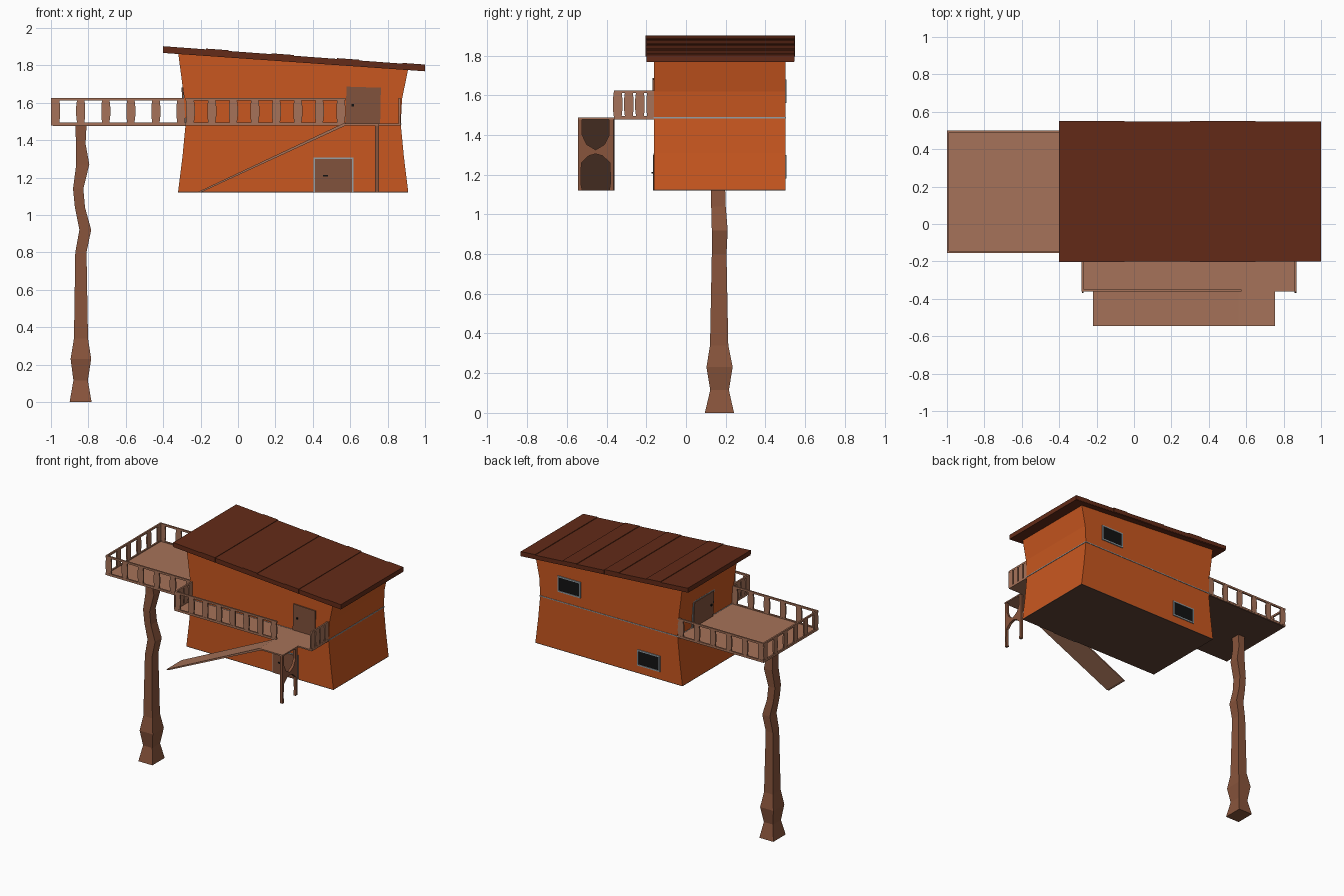
import bpy, bmesh, math
from mathutils import Vector

if "Cube" in bpy.data.objects:
    bpy.data.objects.remove(bpy.data.objects["Cube"])


def material(name, rgb):
    m = bpy.data.materials.new(name)
    m.diffuse_color = (*rgb, 1)
    m.use_nodes = True
    m.node_tree.nodes["Principled BSDF"].inputs["Base Color"].default_value = m.diffuse_color
    return m


ORANGE = material("orange_wall", (0.58, 0.095, 0.014))
ROOF = material("roof_wood", (0.125, 0.024, 0.009))
DECK = material("deck_wood", (0.38, 0.17, 0.10))
POST = material("post_wood", (0.25, 0.09, 0.045))
DOOR = material("door_wood", (0.22, 0.085, 0.045))
DARK = material("floor_wood", (0.12, 0.055, 0.035))
TRIM = material("grey_trim", (0.30, 0.35, 0.38))
GLASS = material("dark_glass", (0.006, 0.006, 0.006))


def finish(name, bm, mat):
    bmesh.ops.recalc_face_normals(bm, faces=bm.faces)
    me = bpy.data.meshes.new(name)
    bm.to_mesh(me)
    bm.free()
    me.materials.append(mat)
    ob = bpy.data.objects.new(name, me)
    bpy.context.collection.objects.link(ob)
    return ob


def add_loft(bm, rings):
    """Join equal-sized rings of points into a capped solid."""
    vs = [[bm.verts.new(p) for p in r] for r in rings]
    n = len(vs[0])
    for a, b in zip(vs, vs[1:]):
        for i in range(n):
            bm.faces.new((a[i], a[(i + 1) % n], b[(i + 1) % n], b[i]))
    bm.faces.new(vs[0])
    bm.faces.new(vs[-1])


def rect(x0, x1, y0, y1, z, z_right=None):
    zr = z if z_right is None else z_right
    return [(x0, y0, z), (x1, y0, zr), (x1, y1, zr), (x0, y1, z)]


def add_box(bm, x0, x1, y0, y1, z0, z1):
    add_loft(bm, [rect(x0, x1, y0, y1, z0), rect(x0, x1, y0, y1, z1)])


def box(name, mat, *dims):
    bm = bmesh.new()
    add_box(bm, *dims)
    return finish(name, bm, mat)


def loft(name, mat, rings):
    bm = bmesh.new()
    add_loft(bm, rings)
    return finish(name, bm, mat)


def prism(name, mat, xz, y0, y1):
    """Extrude an outline in the xz plane along y."""
    return loft(name, mat, [[(x, y, z) for x, z in xz] for y in (y0, y1)])


# House walls: waisted in x, straight in y, top follows the roof slope
Y0, Y1 = -0.16, 0.50
loft("house_walls", ORANGE, [
    rect(-0.32, 0.91, Y0, Y1, 1.125), rect(-0.297, 0.887, Y0, Y1, 1.31),
    rect(-0.28, 0.87, Y0, Y1, 1.487), rect(-0.29, 0.877, Y0, Y1, 1.64, 1.62),
    rect(-0.32, 0.91, Y0, Y1, 1.868, 1.78)])
box("house_floor", DARK, -0.32, 0.91, Y0, Y1, 1.12, 1.125)
box("floor_line_trim", TRIM, -0.284, 0.874, Y0 - 0.003, Y1 + 0.003, 1.483, 1.49)


# Roof: four wide boards, each with a lapped strip along its seam
def roof_z(x):
    return 1.902 - (x + 0.4) / 1.4 * 0.102


prism("roof_base", ROOF, [(-0.4, 1.866), (1.0, 1.768), (1.0, 1.794), (-0.4, 1.892)], -0.2, 0.545)
for i in range(4):
    a, b = -0.4 + 0.35 * i, -0.4 + 0.35 * (i + 1)
    s = 0.003 * (i % 2)
    prism(f"roof_board_{i + 1}", ROOF,
          [(a, roof_z(a) - 0.03), (b, roof_z(b) - 0.03), (b, roof_z(b) + 0.004),
           (b - 0.12, roof_z(b - 0.12) + 0.004), (b - 0.121, roof_z(b - 0.12)),
           (a, roof_z(a))], -0.203 + s, 0.55 - s)

# Decks
box("left_deck", DECK, -1.0, -0.28, -0.155, 0.50, 1.478, 1.488)
box("left_deck_underside", DARK, -0.99, -0.28, -0.15, 0.495, 1.475, 1.478)
box("front_walkway", DECK, -0.28, 0.87, -0.36, -0.16, 1.478, 1.488)
box("stair_landing", DECK, 0.57, 0.755, -0.545, -0.36, 1.478, 1.488)
prism("ramp", DECK, [(-0.22, 1.12), (-0.20, 1.12), (0.575, 1.478), (0.575, 1.488), (0.56, 1.488)],
      -0.545, -0.36)


# Railings: rails plus bulged flat balusters between two ground points
def railing(name, p, q, count, inset=0.025):
    p, q = Vector((*p, 0)), Vector((*q, 0))
    d = (q - p).normalized()
    n = Vector((-d.y, d.x, 0))
    length = (q - p).length
    bm = bmesh.new()

    def bar(levels, t=0.005):
        add_loft(bm, [[p + d * u + n * v + Vector((0, 0, z)) for u, v in
                       ((c - w, -t), (c + w, -t), (c + w, t), (c - w, t))] for c, w, z in levels])

    for z0, z1 in ((1.485, 1.495), (1.611, 1.625)):
        bar([(length / 2, length / 2, z0), (length / 2, length / 2, z1)], 0.006)
    for i in range(count):
        c = inset + (length - 2 * inset) * i / (count - 1)
        bar([(c, 0.019, 1.487), (c, 0.024, 1.53), (c, 0.024, 1.58), (c, 0.019, 1.623)])
    return finish(name, bm, DECK)


railing("deck_front_railing", (-1.0, -0.15), (-0.28, -0.15), 6)
railing("deck_back_railing", (-1.0, 0.495), (-0.28, 0.495), 6)
railing("deck_end_railing", (-0.994, -0.155), (-0.994, 0.50), 6)
railing("walkway_front_railing", (-0.28, -0.355), (0.575, -0.355), 8)
railing("walkway_left_railing", (-0.274, -0.36), (-0.274, -0.16), 4, 0.016)
railing("walkway_right_railing", (0.864, -0.36), (0.864, -0.16), 4, 0.016)

# Crooked tree-like post below the left deck: z, x range, y range
trunk = [(0, -.90, -.783, .095, .242), (.115, -.88, -.803, .122, .216),
         (.23, -.895, -.785, .103, .235), (.34, -.877, -.802, .121, .213),
         (.80, -.87, -.81, .13, .204), (.92, -.848, -.785, .13, .21),
         (1.04, -.872, -.818, .127, .20), (1.14, -.882, -.827, .125, .197),
         (1.27, -.865, -.795, .13, .205), (1.38, -.866, -.815, .13, .20),
         (1.478, -.87, -.81, .13, .20)]
loft("deck_post", POST, [rect(a, b, c, d, z) for z, a, b, c, d in trunk])

# Landing support: two slim legs mirrored about the centre, with arched braces
YC = -0.455
bm = bmesh.new()
for s in (-1, 1):
    def ring(points):
        return [[(x, YC + s * y, z) for y, z in points] for x in (0.733, 0.753)]
    add_loft(bm, ring([(0.09, 1.12), (0.09, 1.478), (0.068, 1.478), (0.068, 1.40),
                       (0.045, 1.352), (0, 1.325), (0, 1.305), (0.035, 1.295),
                       (0.072, 1.26), (0.075, 1.16), (0.068, 1.12)]))
finish("landing_legs", bm, POST)

# Front doors
prism("upper_front_door", DOOR, [(0.575, 1.488), (0.76, 1.488), (0.764, 1.68), (0.58, 1.686)],
      -0.168, -0.158)
box("upper_front_door_knob", GLASS, 0.608, 0.62, -0.175, -0.165, 1.58, 1.592)
box("lower_front_door_frame", TRIM, 0.403, 0.617, -0.163, -0.158, 1.12, 1.306)
box("lower_front_door", DOOR, 0.411, 0.609, -0.167, -0.158, 1.12, 1.298)
box("lower_front_door_handle", GLASS, 0.455, 0.48, -0.174, -0.165, 1.205, 1.213)

# Deck door on the left wall
loft("deck_door_frame", TRIM, [rect(-0.287, -0.27, 0.085, 0.335, 1.488),
                               rect(-0.297, -0.28, 0.085, 0.335, 1.69)])
loft("deck_door", DOOR, [rect(-0.292, -0.27, 0.094, 0.326, 1.488),
                         rect(-0.302, -0.28, 0.094, 0.326, 1.682)])
box("deck_door_knob", GLASS, -0.305, -0.29, 0.12, 0.132, 1.58, 1.592)

# Back windows
for label, x0, x1, z0, z1 in (("upper", 0.53, 0.72, 1.56, 1.68), ("lower", -0.135, 0.055, 1.18, 1.30)):
    bm = bmesh.new()
    t = 0.01
    for d in ((x0, x1, z0, z0 + t), (x0, x1, z1 - t, z1),
              (x0, x0 + t, z0, z1), (x1 - t, x1, z0, z1)):
        add_box(bm, d[0], d[1], 0.498, 0.507, d[2], d[3])
    finish(f"{label}_window_frame", bm, TRIM)
    box(f"{label}_window_glass", GLASS, x0 + t, x1 - t, 0.498, 0.503, z0 + t, z1 - t)
